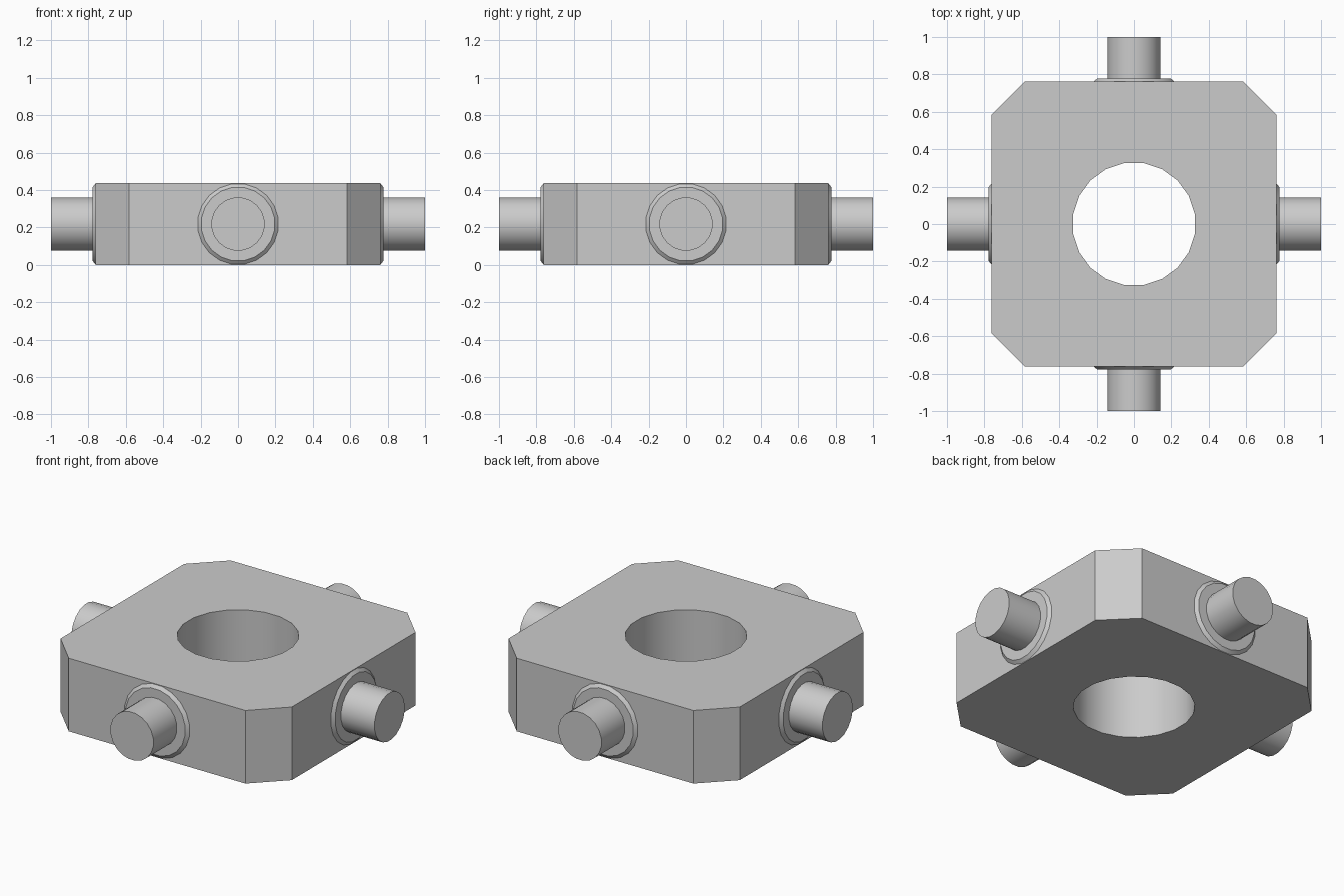
import bpy
import bmesh
from math import cos, sin, pi, radians
from mathutils import Matrix, Vector

default = bpy.data.objects.get("Cube")
if default:
    bpy.data.objects.remove(default)

HEIGHT = 0.436
HALF = 0.763        # half width of the block
CORNER = 0.583      # where the corner chamfers start
HOLE_RADIUS = 0.33
FLANGE_RADIUS = 0.218
FLANGE_RISE = 0.016
PIN_RADIUS = 0.143
SIDES = 20

grey = bpy.data.materials.new("steel grey")
grey.use_nodes = True
colour = (0.6, 0.6, 0.6, 1)
grey.diffuse_color = colour
grey.node_tree.nodes["Principled BSDF"].inputs["Base Color"].default_value = colour


def finish(bm, name):
    """Shade round walls smooth, keep sharp edges, and link the object."""
    bmesh.ops.recalc_face_normals(bm, faces=bm.faces)
    for face in bm.faces:
        face.smooth = True
    for edge in bm.edges:
        edge.smooth = edge.calc_face_angle(pi) < radians(30)
    mesh = bpy.data.meshes.new(name)
    bm.to_mesh(mesh)
    bm.free()
    mesh.materials.append(grey)
    obj = bpy.data.objects.new(name, mesh)
    bpy.context.collection.objects.link(obj)
    return obj


def add_loop(bm, points):
    verts = [bm.verts.new((x, y, 0)) for x, y in points]
    return [bm.edges.new((a, b)) for a, b in zip(verts, verts[1:] + verts[:1])]


def frustum(name, r1, r2, start, end, angle):
    """Round part lying along a side axis, turned about z by angle."""
    bm = bmesh.new()
    bmesh.ops.create_cone(bm, cap_ends=True, segments=SIDES,
                          radius1=r1, radius2=r2, depth=end - start)
    place = (Matrix.Translation((0, 0, HEIGHT / 2))
             @ Matrix.Rotation(angle, 4, 'Z')
             @ Matrix.Rotation(pi / 2, 4, 'Y')
             @ Matrix.Translation((0, 0, (start + end) / 2))
             @ Matrix.Rotation(pi / SIDES, 4, 'Z'))
    bm.transform(place)
    return finish(bm, name)


# Block: chamfered square with a round through hole
bm = bmesh.new()
outline = []
for sx, sy in ((1, 1), (-1, 1), (-1, -1), (1, -1)):
    pair = [(sx * HALF, sy * CORNER), (sx * CORNER, sy * HALF)]
    outline += pair if sx * sy > 0 else pair[::-1]
steps = [(i + 0.5) * 2 * pi / SIDES for i in range(SIDES)]
hole = [(HOLE_RADIUS * cos(a), HOLE_RADIUS * sin(a)) for a in steps]
edges = add_loop(bm, outline) + add_loop(bm, hole)
bmesh.ops.triangle_fill(bm, edges=edges, use_beauty=True)
extruded = bmesh.ops.extrude_face_region(bm, geom=bm.faces[:], use_keep_orig=True)
top = [g for g in extruded["geom"] if isinstance(g, bmesh.types.BMVert)]
bmesh.ops.translate(bm, verts=top, vec=Vector((0, 0, HEIGHT)))
finish(bm, "block")

# One bevelled flange and one pin on each side
for i, side in enumerate(("left", "back", "right", "front")):
    turn = i * pi / 2
    frustum(side + "_flange", FLANGE_RADIUS, FLANGE_RADIUS - 0.02,
            HALF - 0.001, HALF + FLANGE_RISE, turn)
    frustum(side + "_pin", PIN_RADIUS, PIN_RADIUS, HALF, 1.0, turn)
